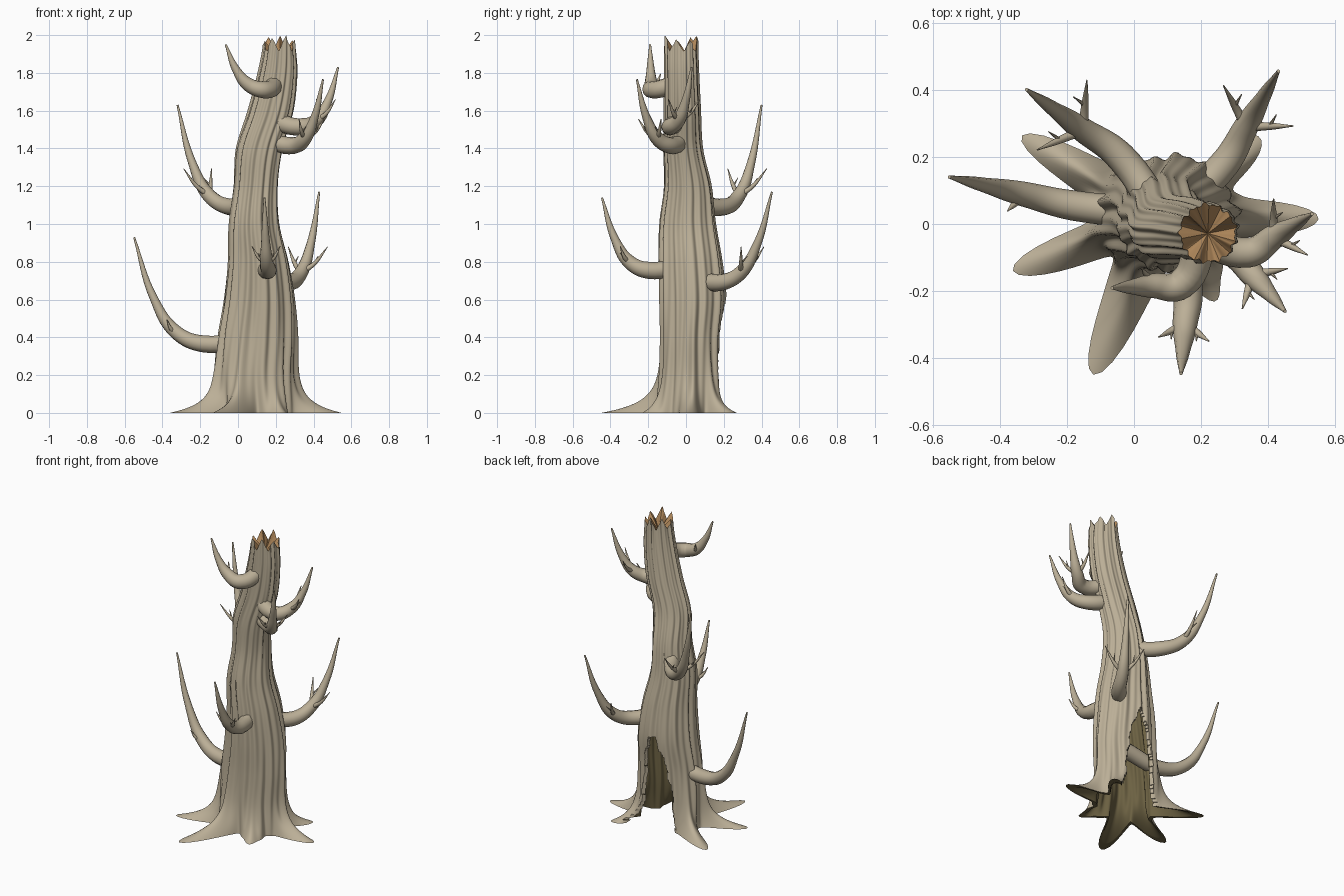
import bpy, bmesh, math
from math import sin, cos, pi, radians
from mathutils import Vector

if "Cube" in bpy.data.objects:
    bpy.data.objects.remove(bpy.data.objects["Cube"])


def material(name, *rgb):
    mat = bpy.data.materials.new(name)
    mat.use_nodes = True
    mat.diffuse_color = (*rgb, 1)
    mat.node_tree.nodes["Principled BSDF"].inputs["Base Color"].default_value = (*rgb, 1)
    return mat


BARK = material("pale bark", .5, .43, .31)
HOLLOW = material("dark hollow wood", .15, .12, .055)
CORE = material("broken heartwood", .46, .26, .11)

SEGS, ROWS, INNER_ROWS = 168, 110, 62
UP = Vector((0, 0, 1))

# Trunk sections at even heights: centre and radius along x, then along y
CENTRE_X = (.1, .09, .1, .11, .105, .085, .095, .115, .175, .21, .22)
RADIUS_X = (.21, .205, .2, .18, .155, .13, .113, .118, .115, .1, .083)
CENTRE_Y = (.03, .03, .03, .035, .025, .01, .01, -.015, -.02, -.025, -.028)
RADIUS_Y = (.18, .165, .16, .17, .163, .145, .122, .1, .093, .088, .086)

# Roots: direction in degrees mapped to reach beyond the trunk
ROOTS = {43: .17, 151: .28, 202: .28, 246: .34, 297: .11, 357: .245}
ROOT_WIDTH = .195


def blend(values, z):
    """Smooth value at height z from evenly spaced sections."""
    last = len(values) - 1
    position = min(max(z / 2, 0), .9999) * last
    i = int(position)
    t = position - i
    a, b, c, d = (values[min(max(i + k, 0), last)] for k in (-1, 0, 1, 2))
    return b + t * (c - a + t * (2 * a - 5 * b + 4 * c - d + t * (3 * (b - c) + d - a))) / 2


def axis(z):
    return Vector((blend(CENTRE_X, z), blend(CENTRE_Y, z), z))


def crown_drop(angle):
    """Depth of the zigzag break below the highest splinter."""
    tooth = abs((angle * 7 / (2 * pi) + .3) % 1 * 2 - 1)
    return .085 * (1 - tooth) + .015 * tooth * (1 + sin(2 * angle + 1))


def bark_point(angle, z, shrink=1):
    """Point on the grooved, flared bark surface."""
    ridge = 1 + .04 * sin(13 * angle + 1.6 * sin(2.2 * z))
    ridge += .03 * sin(22 * angle - 2.5 * z + 1) + .02 * sin(5 * angle + 3 * z)
    fade = .8 * math.exp(-z / .05) + .2 * math.exp(-z / .16)
    flare = 0
    for direction, reach in ROOTS.items():
        offset = (angle - radians(direction) + pi) % (2 * pi) - pi
        flare += fade * reach * math.exp(-(offset / ROOT_WIDTH) ** 2)
    lift = max((z - 1.7) / .3, 0)
    out = Vector(((blend(RADIUS_X, z) * ridge + flare) * cos(angle),
                  (blend(RADIUS_Y, z) * ridge + flare) * sin(angle), 0))
    return axis(z) + out * shrink - UP * crown_drop(angle) * lift * lift


def smooth(obj, degrees):
    bpy.ops.object.select_all(action='DESELECT')
    obj.select_set(True)
    bpy.context.view_layer.objects.active = obj
    if obj.type == 'CURVE':
        bpy.ops.object.convert(target='MESH')
    bpy.ops.object.shade_smooth_by_angle(angle=radians(degrees))


def finish(name, bm, materials, degrees):
    mesh = bpy.data.meshes.new(name)
    bm.to_mesh(mesh)
    bm.free()
    for mat in materials:
        mesh.materials.append(mat)
    obj = bpy.data.objects.new(name, mesh)
    bpy.context.collection.objects.link(obj)
    smooth(obj, degrees)


# Hollow trunk with flared roots; rings crowd towards the ground
angles = [2 * pi * j / SEGS for j in range(SEGS)]
heights = [2 * (i / ROWS) ** 1.5 for i in range(ROWS + 1)]


def in_opening(row, column):
    """Ragged arch at the back of the trunk."""
    z = (heights[row] + heights[row + 1]) / 2
    room = 1 - z / .62
    if room < 0:
        return False
    half_width = .7 * math.sqrt(room) + .035 * sin(31 * z) + .02 * sin(67 * z)
    return abs(angles[column] + pi / SEGS - pi / 2) < half_width


bm = bmesh.new()
outer = [[bm.verts.new(bark_point(a, z)) for a in angles] for z in heights]
inner = [[bm.verts.new(bark_point(a, z, .87)) for a in angles] for z in heights[:INNER_ROWS + 1]]


def face(verts, slot):
    bm.faces.new(verts).material_index = slot


def wall(start, end, slot):
    """Strip that joins the outer and inner skins along one edge."""
    (r, c), (s, d) = start, end
    face([outer[r][c], outer[s][d], inner[s][d], inner[r][c]], slot)


for i in range(ROWS):
    for j in range(SEGS):
        k = (j + 1) % SEGS
        low, low_next, high_next, high = corners = [(i, j), (i, k), (i + 1, k), (i + 1, j)]
        if in_opening(i, j):
            # wall thickness around the opening
            if not in_opening(i + 1, j):
                wall(high_next, high, 0)
            if not in_opening(i, j - 1):
                wall(high, low, 0)
            if not in_opening(i, k):
                wall(low_next, high_next, 0)
            continue
        face([outer[r][c] for r, c in corners], 0)
        if i < INNER_ROWS:
            face([inner[r][c] for r, c in reversed(corners)], 1)
        if i == 0:
            wall(low_next, low, 1)
face(inner[-1][::-1], 1)
loose = [v for v in bm.verts if not v.link_faces]
bmesh.ops.delete(bm, geom=loose, context='VERTS')
finish("trunk", bm, [BARK, HOLLOW], 55)

# Splintered wood inside the broken top
bm = bmesh.new()
pit = axis(2) - UP * .125
rim = [bm.verts.new(bark_point(a, 2)) for a in angles]
middle = [bm.verts.new(pit.lerp(v.co, .5)) for v in rim]
centre = bm.verts.new(pit)
for j in range(SEGS):
    k = (j + 1) % SEGS
    bm.faces.new((rim[j], rim[k], middle[k], middle[j]))
    bm.faces.new((middle[j], middle[k], centre))
finish("broken_core", bm, [CORE], 30)


def limb(name, points, radii, roundness):
    """Tapered round limb along a smooth path."""
    curve = bpy.data.curves.new(name, 'CURVE')
    curve.dimensions = '3D'
    curve.bevel_depth = 1
    curve.bevel_resolution = roundness
    curve.resolution_u = 8
    curve.use_fill_caps = True
    spline = curve.splines.new('BEZIER')
    spline.bezier_points.add(len(points) - 1)
    for knot, point, radius in zip(spline.bezier_points, points, radii):
        knot.co, knot.radius = point, radius
        knot.handle_left_type = knot.handle_right_type = 'AUTO'
    curve.materials.append(BARK)
    obj = bpy.data.objects.new(name, curve)
    bpy.context.collection.objects.link(obj)
    smooth(obj, 50)


def branch(name, elbow, tip, twig_length, twig_sides=(-1, 1)):
    """Limb that leaves the trunk level, sweeps up to its tip and carries twigs."""
    elbow, tip = Vector(elbow), Vector(tip)
    span = tip - elbow
    rise = UP * span.z
    level = span - rise
    fork = elbow + level * .4 + rise * .11
    bend = elbow + level * .72 + rise * .43
    root = axis(elbow.z + .04)
    limb(name + "_branch", [root, elbow, fork, bend, tip], (.05, .045, .037, .022, .005), 4)
    forward = level.normalized()
    sideways = forward.cross(UP)
    for side in twig_sides:
        label = "left" if side < 0 else "right"
        reach = (forward * .45 + sideways * side * .75 + UP * .85) * twig_length
        middle = fork + reach * .5 - UP * .02
        limb(f"{name}_{label}_twig", [fork, middle, fork + reach], (.016, .011, .002), 2)
        spur = middle + (forward + UP) * twig_length * .25
        limb(f"{name}_{label}_spur", [middle, spur], (.007, .0015), 1)


# Branches from the lowest to the highest
branch("low_side", (-.18, .055, .365), (-.55, .14, .93), .08, [-1])
branch("back_corner", (.27, .18, .69), (.43, .455, 1.17), .16)
branch("front", (.16, -.2, .755), (.14, -.445, 1.14), .1)
branch("back_side", (-.04, .2, 1.09), (-.32, .4, 1.63), .17)
branch("high_corner", (.29, -.08, 1.415), (.45, -.26, 1.765), .12)
branch("high_side", (.34, -.085, 1.515), (.53, .03, 1.83), .13)
branch("high_front", (.14, -.18, 1.71), (-.065, -.19, 1.95), .07, [1])
